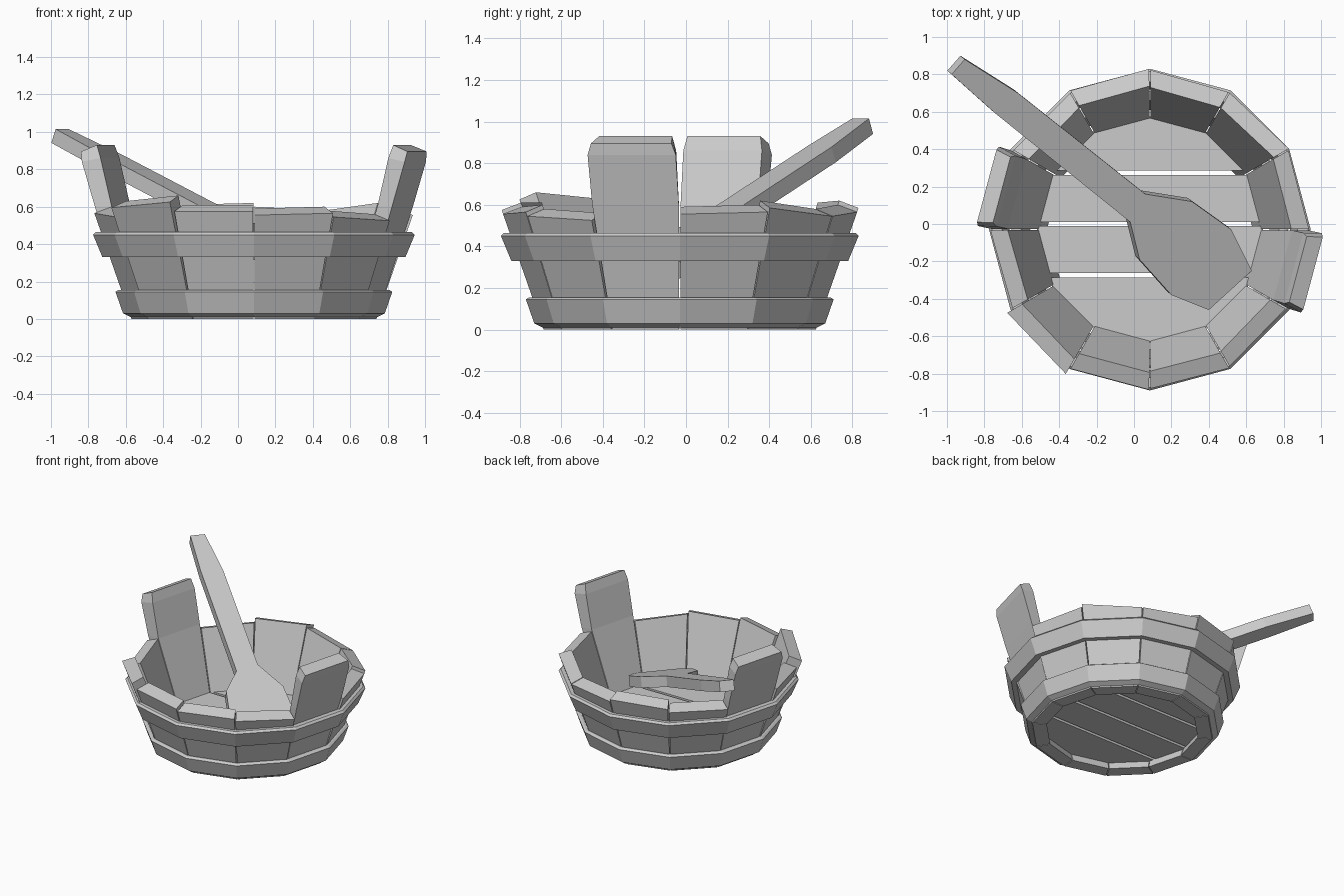
import bpy, bmesh, math
from mathutils import Vector

if "Cube" in bpy.data.objects:
    bpy.data.objects.remove(bpy.data.objects["Cube"], do_unlink=True)

CX, CY, SIDES = 0.085, -0.03, 12
STEP = 360 / SIDES

wood = bpy.data.materials.new("pale_grey_wood")
wood.use_nodes = True
wood.diffuse_color = (0.6, 0.6, 0.6, 1)
wood.node_tree.nodes["Principled BSDF"].inputs["Base Color"].default_value = (0.6, 0.6, 0.6, 1)


def finish(name, bm):
    bmesh.ops.recalc_face_normals(bm, faces=bm.faces)
    mesh = bpy.data.meshes.new(name)
    bm.to_mesh(mesh)
    bm.free()
    mesh.materials.append(wood)
    obj = bpy.data.objects.new(name, mesh)
    bpy.context.collection.objects.link(obj)
    return obj


def polar(radius, degrees, z):
    a = math.radians(degrees)
    return Vector((CX + radius * math.cos(a), CY + radius * math.sin(a), z))


def loft(name, sections, closed=False):
    """Skin equal-length loops of points, capped unless closed into a ring."""
    bm = bmesh.new()
    loops = [[bm.verts.new(p) for p in s] for s in sections]
    n = len(loops[0])
    pairs = list(zip(loops, loops[1:]))
    if closed:
        pairs.append((loops[-1], loops[0]))
    else:
        bm.faces.new(loops[0])
        bm.faces.new(loops[-1])
    for a, b in pairs:
        for i in range(n):
            j = (i + 1) % n
            bm.faces.new((a[i], a[j], b[j], b[i]))
    return finish(name, bm)


def outer(z):
    return 0.655 + 0.33 * z


def inner(z):
    return 0.55 + 0.35 * z


def stave(name, start, h0, h1, push=0.0):
    a0, a1 = start + 0.25, start + STEP - 0.25
    drop = 0.035
    bottom = [polar(outer(0), a0, 0), polar(outer(0), a1, 0),
              polar(inner(0), a1, 0), polar(inner(0), a0, 0)]
    top = [polar(outer(h0) + push, a0, h0 - drop), polar(outer(h1) + push, a1, h1 - drop),
           polar(inner(h1) + push, a1, h1), polar(inner(h0) + push, a0, h0)]
    loft(name, [bottom, top])


def handle_stave(name, start):
    # rows: outer radius, inner radius, outer z, inner z, angle trimmed off each side
    rows = [(0.655, 0.55, 0, 0, 0.3), (0.85, 0.76, 0.6, 0.6, 0.3),
            (0.92, 0.82, 0.84, 0.86, 1.2), (0.925, 0.84, 0.895, 0.93, 2.5)]
    sections = []
    for ro, ri, zo, zi, trim in rows:
        a0, a1 = start + trim, start + STEP - trim
        sections.append([polar(ro, a0, zo), polar(ro, a1, zo),
                         polar(ri, a1, zi), polar(ri, a0, zi)])
    loft(name, sections)


# Wall staves with uneven tops; None marks the two tall handles
heights = [(.59, .60), (.62, .58), (.58, .60), (.62, .61), (.58, .57), None,
           (.60, .58), (.63, .66), (.61, .61), (.59, .60), (.58, .56), None]
for i, h in enumerate(heights):
    if h:
        stave(f"wall_stave_{i + 1}", i * STEP, *h, push=0.02 if i == 7 else 0)
    else:
        handle_stave("left_handle" if i > 6 else "right_handle", i * STEP)


# Hoops around the wall
def hoop(name, profile):
    loft(name, [[polar(r, k * STEP, z) for r, z in profile] for k in range(SIDES)], closed=True)


hoop("upper_hoop", [(0.81, 0.33), (0.86, 0.45), (0.845, 0.465), (0.79, 0.465), (0.75, 0.33)])
hoop("lower_hoop", [(0.66, 0.01), (0.70, 0.03), (0.74, 0.145), (0.725, 0.155),
                    (0.69, 0.155), (0.64, 0.01)])


# Floor planks: a polygonal disc trimmed to strips
def plank(name, y0, y1):
    bm = bmesh.new()
    rim = [bm.verts.new(polar(0.605, k * STEP, 0.13)) for k in range(SIDES)]
    bm.faces.new(rim)
    for y, side in ((y0, -1), (y1, 1)):
        bmesh.ops.bisect_plane(bm, geom=bm.verts[:] + bm.edges[:] + bm.faces[:],
                               plane_co=(0, y, 0), plane_no=(0, side, 0), clear_outer=True)
    new = bmesh.ops.extrude_face_region(bm, geom=bm.faces[:])["geom"]
    bmesh.ops.translate(bm, vec=(0, 0, -0.07),
                        verts=[v for v in new if isinstance(v, bmesh.types.BMVert)])
    finish(name, bm)


seams = [-0.8, -0.275, 0.0, 0.275, 0.8]
for i, (y0, y1) in enumerate(zip(seams, seams[1:])):
    plank(f"floor_plank_{i + 1}", y0 + 0.012, y1 - 0.012)

# Paddle: flat outline laid on a sloping plane, thickened along its normal
along = Vector((0.76, -0.65, 0))
slope = 0.41
normal = (along * slope + Vector((0, 0, 1))).normalized()
outline = [(-.905, .88), (-.62, .70), (.06, .16), (.31, .12), (.52, -.03), (.63, -.25),
           (.40, -.46), (.20, -.38), (.03, -.19), (-.02, .01), (-.74, .59), (-.975, .80)]
face = []
for x, y in outline:
    s = (Vector((x, y, 0)) - Vector((-0.94, 0.84, 0))).dot(along)
    face.append(Vector((x, y, 1.015 - slope * s)))
loft("paddle", [face, [p - normal * 0.08 for p in face]])
